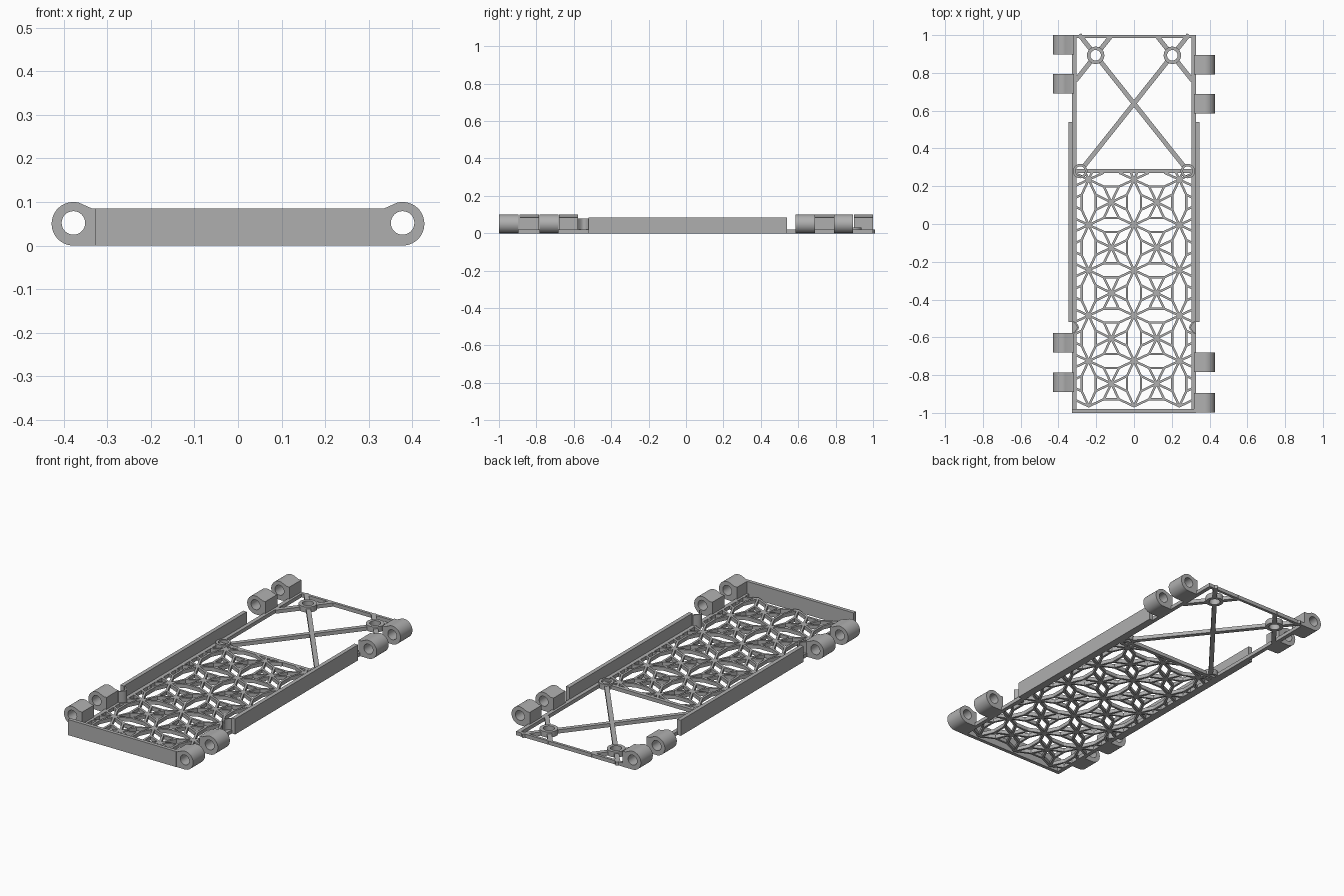
import bpy, bmesh, math
from mathutils import Matrix, Vector

cube = bpy.data.objects.get("Cube")
if cube:
    bpy.data.objects.remove(cube)

GREY = (0.43, 0.43, 0.43, 1)
grey = bpy.data.materials.new("plain_grey")
grey.use_nodes = True
grey.diffuse_color = GREY
grey.node_tree.nodes["Principled BSDF"].inputs["Base Color"].default_value = GREY

LOW = 0.02      # height of the flat frame
WALL = 0.085    # height of the raised walls
INNER, OUTER = 0.305, 0.327


def add_object(name, mesh):
    mesh.materials.clear()
    mesh.materials.append(grey)
    ob = bpy.data.objects.new(name, mesh)
    bpy.context.collection.objects.link(ob)
    return ob


def smooth(ob):
    bpy.ops.object.select_all(action='DESELECT')
    ob.select_set(True)
    bpy.context.view_layer.objects.active = ob
    bpy.ops.object.shade_smooth_by_angle(angle=math.radians(30))


def plate(name, outlines, z0, z1, matrix=Matrix()):
    """Extrude flat outlines; an inner outline becomes a hole."""
    curve = bpy.data.curves.new(name, 'CURVE')
    curve.dimensions = '2D'
    curve.fill_mode = 'BOTH'
    curve.extrude = (z1 - z0) / 2
    for pts in outlines:
        spline = curve.splines.new('POLY')
        spline.points.add(len(pts) - 1)
        for p, (x, y) in zip(spline.points, pts):
            p.co = (x, y, 0, 1)
        spline.use_cyclic_u = True
    temp = bpy.data.objects.new(name, curve)
    bpy.context.collection.objects.link(temp)
    bpy.context.view_layer.update()
    mesh = bpy.data.meshes.new_from_object(
        temp.evaluated_get(bpy.context.evaluated_depsgraph_get()))
    bpy.data.objects.remove(temp)
    mesh.transform(matrix @ Matrix.Translation((0, 0, (z0 + z1) / 2)))
    bm = bmesh.new()
    bm.from_mesh(mesh)
    bmesh.ops.remove_doubles(bm, verts=bm.verts, dist=1e-5)
    bmesh.ops.recalc_face_normals(bm, faces=bm.faces)
    bm.to_mesh(mesh)
    bm.free()
    ob = add_object(name, mesh)
    smooth(ob)
    return ob


def arc(cx, cy, r, a0=0, a1=360, n=32):
    steps = n if a1 - a0 == 360 else n + 1
    angles = [math.radians(a0 + (a1 - a0) * i / n) for i in range(steps)]
    return [(cx + r * math.cos(a), cy + r * math.sin(a)) for a in angles]


def rect(x0, x1, y0, y1):
    return [(x0, y0), (x1, y0), (x1, y1), (x0, y1)]


def bars(name, segments, width, height):
    """Join straight bars lying on the ground into one mesh."""
    bm = bmesh.new()
    for a, b in segments:
        a, b = Vector(a), Vector(b)
        d = b - a
        mat = (Matrix.Translation(((a.x + b.x) / 2, (a.y + b.y) / 2, height / 2))
               @ Matrix.Rotation(math.atan2(d.y, d.x), 4, 'Z')
               @ Matrix.Diagonal((d.length + width * 0.4, width, height, 1)))
        bmesh.ops.create_cube(bm, size=1, matrix=mat)
    mesh = bpy.data.meshes.new(name)
    bm.to_mesh(mesh)
    bm.free()
    return add_object(name, mesh)


def clip(a, b, lo, hi):
    """Trim a segment to a rectangle."""
    a, b = Vector(a), Vector(b)
    d, t0, t1 = b - a, 0, 1
    for i in range(2):
        if abs(d[i]) < 1e-9:
            if not lo[i] <= a[i] <= hi[i]:
                return None
            continue
        u, v = sorted(((lo[i] - a[i]) / d[i], (hi[i] - a[i]) / d[i]))
        t0, t1 = max(t0, u), min(t1, v)
    return (a + d * t0, a + d * t1) if t1 - t0 > 0.02 else None


# Flat rectangular frame and the raised front wall
plate("base_frame", [rect(-OUTER, OUTER, -1, 1),
                     rect(-INNER, INNER, -0.98, 0.985)], 0, LOW)
plate("front_wall", [rect(-OUTER, OUTER, -1, -0.98)], 0, WALL)
plate("cross_bar", [rect(-INNER, INNER, 0.27, 0.29)], 0, LOW)

# Side walls and their curved latches
for side, label in ((1, "left"), (-1, "right")):
    x0, x1 = sorted((side * 0.325, side * 0.347))
    plate(label + "_side_wall", [rect(x0, x1, -0.52, 0.54)], 0, WALL)
    bulge = [(side * (0.327 - 0.025 * math.sin(math.pi * i / 10)),
              -0.515 - 0.065 * i / 10) for i in range(11)]
    inner = [(x - side * 0.01, y) for x, y in reversed(bulge)]
    plate(label + "_latch", [bulge + inner], 0, 0.08)

# Hinge knuckles: barrel blended into a block on the frame
profile = arc(0.378, 0.05, 0.05, -90, 105, 24) + [(0.335, WALL), (0.318, WALL), (0.318, 0)]
hole = arc(0.378, 0.052, 0.027)
turn = Matrix.Rotation(math.radians(90), 4, 'X')
KNUCKLES = {1: ("left", (0.842, 0.637, -0.733, -0.947)),
            -1: ("right", (0.949, 0.742, -0.628, -0.838))}
for side, (label, centres) in KNUCKLES.items():
    for i, y in enumerate(centres):
        outlines = [[(side * px, pz) for px, pz in loop] for loop in (profile, hole)]
        plate(f"{label}_hinge_{i + 1}", outlines, -0.0515, 0.0515,
              Matrix.Translation((0, y, 0)) @ turn)

# Screw rings and the diagonal braces between them
segments = []
for side, label in ((1, "left"), (-1, "right")):
    top, low = Vector((side * 0.203, 0.893)), Vector((side * 0.285, 0.28))
    plate(label + "_back_ring", [arc(*top, 0.046), arc(*top, 0.028)], 0, 0.03)
    plate(label + "_middle_ring", [arc(*low, 0.038), arc(*low, 0.025)], 0, 0.03)
    far = Vector((-low.x, low.y))
    along = (top - far).normalized()
    across = Vector((-along.x, along.y))
    segments += [(far + along * 0.03, top - along * 0.036),
                 (top + along * 0.036, top + along * 0.135),
                 (top + across * 0.036, top + across * 0.125),
                 (top - across * 0.036, top - across * 0.165)]
bars("diagonal_braces", segments, 0.024, LOW)

# Eight-spoked flower lattice on a square grid, trimmed to the frame
PITCH = 0.24
HALF = PITCH / 2
spoke = Vector((0.083, 0.04))
lattice = []
for col in range(-2, 2):
    for row in range(6):
        centre = Vector(((col + 0.5) * PITCH, 0.355 - row * PITCH))
        for quarter in range(4):
            rot = Matrix.Rotation(quarter * math.pi / 2, 2)
            corner = Vector((HALF, HALF))
            up, down = spoke, Vector((spoke.x, -spoke.y))
            for a, b in ((Vector((0, 0)), up), (Vector((0, 0)), down), (up, down),
                         (up, corner), (down, Vector((HALF, -HALF)))):
                cut = clip(centre + rot @ a, centre + rot @ b,
                           (-INNER, -0.98), (INNER, 0.27))
                if cut:
                    lattice.append(cut)
bars("flower_lattice", lattice, 0.012, LOW)
